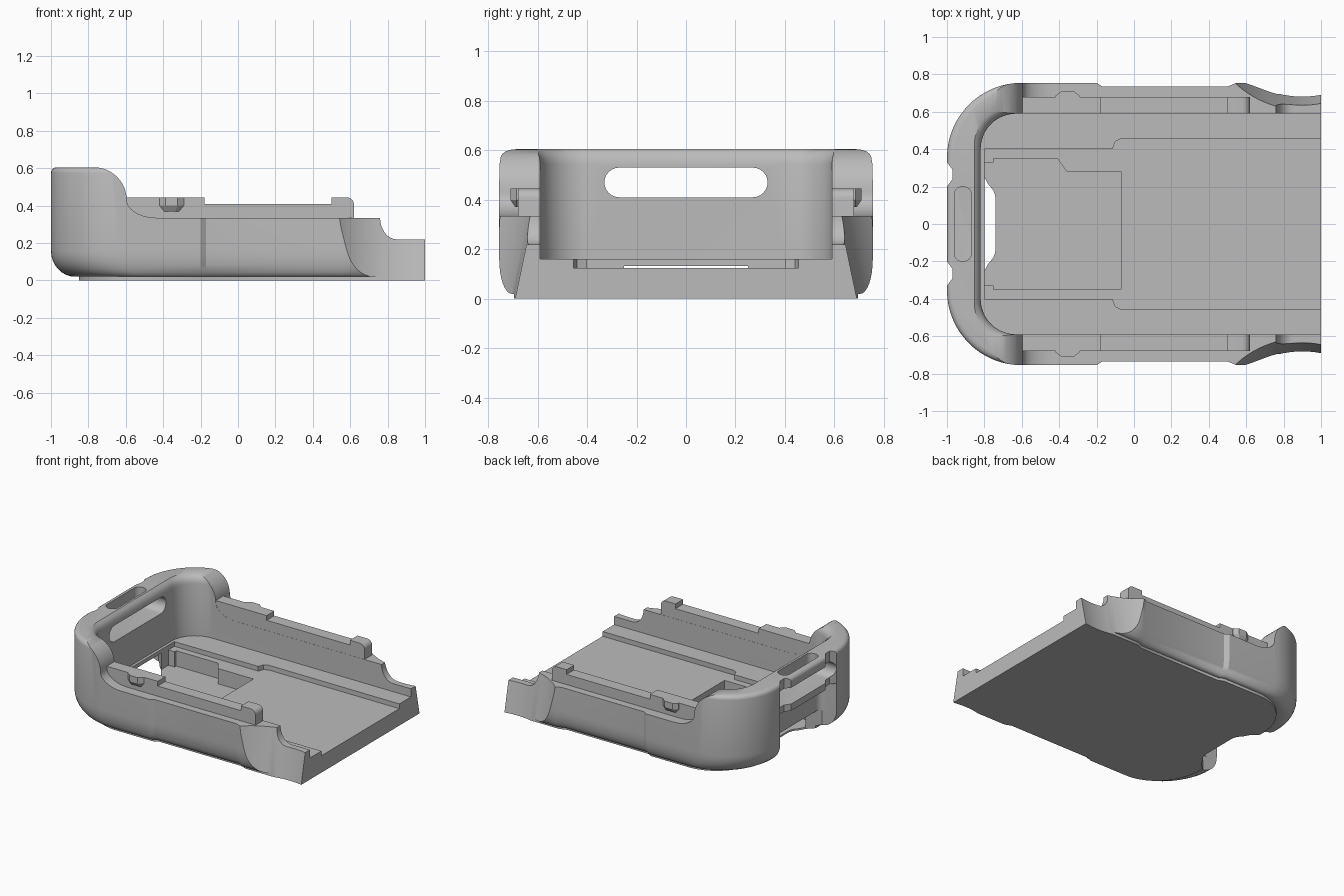
import bpy, bmesh
from math import sin, cos, pi, radians

cube = bpy.data.objects.get("Cube")
if cube:
    bpy.data.objects.remove(cube, do_unlink=True)

grey = bpy.data.materials.new("plain_grey")
grey.use_nodes = True
COLOR = (0.5, 0.5, 0.5, 1)
grey.diffuse_color = COLOR
grey.node_tree.nodes["Principled BSDF"].inputs["Base Color"].default_value = COLOR


def loft(name, rings):
    """Closed solid through rings of equal point count."""
    bm = bmesh.new()
    loops = [[bm.verts.new(p) for p in ring] for ring in rings]
    n = len(loops[0])
    for a, b in zip(loops, loops[1:]):
        for i in range(n):
            j = (i + 1) % n
            bm.faces.new((a[i], a[j], b[j], b[i]))
    bm.faces.new(loops[0])
    bm.faces.new(loops[-1])
    bmesh.ops.recalc_face_normals(bm, faces=bm.faces)
    mesh = bpy.data.meshes.new(name)
    bm.to_mesh(mesh)
    bm.free()
    mesh.materials.append(grey)
    obj = bpy.data.objects.new(name, mesh)
    bpy.context.collection.objects.link(obj)
    return obj


def prism(name, pts, lo, hi, axis="z"):
    place = {"x": lambda p, h: (h, p[0], p[1]),
             "y": lambda p, h: (p[0], h, p[1]),
             "z": lambda p, h: (p[0], p[1], h)}[axis]
    return loft(name, [[place(p, h) for p in pts] for h in (lo, hi)])


def arc(cx, cy, rx, ry, a0, a1, n=12):
    return [(cx + rx * cos(radians(a0 + (a1 - a0) * i / n)),
             cy + ry * sin(radians(a0 + (a1 - a0) * i / n))) for i in range(n + 1)]


def both(half):
    """Complete an outline by mirroring across y = 0."""
    return half + [(x, -y) for x, y in reversed(half)]


def cut(obj, cutter):
    cutter.hide_render = True
    mod = obj.modifiers.new("cut", "BOOLEAN")
    mod.operation = "DIFFERENCE"
    mod.solver = "EXACT"
    mod.object = cutter
    bpy.context.view_layer.objects.active = obj
    bpy.ops.object.modifier_apply(modifier=mod.name)
    bpy.data.objects.remove(cutter, do_unlink=True)


def smooth(obj):
    bpy.ops.object.select_all(action="DESELECT")
    obj.select_set(True)
    bpy.context.view_layer.objects.active = obj
    bpy.ops.object.shade_smooth_by_angle(angle=radians(32))


# Tray body: waisted outline with rounded closed end, filleted underside, thin sole
outline = both([(1, .755), (.55, .755), (.5, .735), (-.17, .735), (-.2, .755)]
               + arc(-.6, .355, .4, .4, 90, 180, 16))


def level(xin, yin, z):
    return [(x * (1 - xin) if x < -.5 else x, y * (1 - yin / .755), z) for x, y in outline]


rings = [level(.15, .06, 0), level(.15, .06, .02)]
for i in range(9):
    a = pi / 2 * i / 8
    rings.append(level(.13 * (1 - sin(a)), .05 * (1 - sin(a)), .02 + .14 * (1 - cos(a))))
for i in range(5):
    a = pi / 2 * i / 4
    rings.append(level(.03 * (1 - cos(a)), .03 * (1 - cos(a)), .575 + .03 * sin(a)))
body = loft("tray_body", rings)

# Side height profile, stepping down towards the open end
profile = ([(-.77, .8)] + arc(-.77, .43, .175, .175, 90, 0)
           + arc(-.43, .43, .165, .095, 180, 270)[1:]
           + arc(.85, .335, .09, .115, 180, 270) + [(1.1, .22), (1.1, .8)])
cut(body, prism("profile_cutter", profile, -1, 1, "y"))

# Main cavity with a softened upper edge
cavity = both([(1.1, .59)] + arc(-.63, .4, .19, .19, 90, 180))
rings = []
for grow, z in ((0, .16), (0, .545), (.005, .57), (.015, .59), (.035, .606), (.035, .7)):
    rings.append([(x - grow * (x < 0), y * (1 + grow / .59), z) for x, y in cavity])
cut(body, loft("cavity_cutter", rings))

# Stepped floor recesses
cut(body, prism("floor_cutter", both([(1.1, .455), (-.07, .455), (-.1, .44), (-.115, .4),
                                      (-.8, .4)]), .125, .2))
pocket = [(-.8, .33), (-.75, .33), (-.75, .35), (-.41, .35), (-.36, .28), (-.07, .28),
          (-.07, -.35), (-.75, -.35), (-.75, -.33), (-.8, -.33)]
cut(body, prism("pocket_cutter", pocket, .012, .2))

# Closed end: undercut, cable opening, grip slots and edge notches
cut(body, prism("undercut_cutter", both([(-1.2, .33), (-.91, .33)]
                                        + arc(-.91, .28, .05, .05, 90, 0, 6)), -.1, .36))
cut(body, prism("opening_cutter", both([(-1.2, .33), (-.88, .33), (-.8, .25)]
                                       + arc(-.84, .13, .1, .1, 50, 0, 6)), -.1, .132))
slot = arc(.27, .47, .06, .06, -90, 90) + arc(-.27, .47, .06, .06, 90, 270)
cut(body, prism("end_slot_cutter", slot, -1.2, -.7, "x"))
slot = arc(-.915, .16, .045, .04, 0, 180) + arc(-.915, -.16, .045, .04, 180, 360)
cut(body, prism("top_slot_cutter", slot, .45, .7))
for s in (1, -1):
    notch = [(-1.05, s * .37), (-1, s * .33), (-.97, s * .29), (-.97, s * .24),
             (-1, s * .2), (-1.05, s * .18)]
    cut(body, prism("notch_cutter", notch, .3, .8))

# Leaning round scoops beside the open end
for s in (1, -1):
    rings = []
    for z in (-.1, .7):
        ring = arc(.9, 1.205 - .21 * z, .524, .524, 0, 360, 96)[:-1]
        rings.append([(x, s * y, z) for x, y in ring])
    cut(body, loft("scoop_cutter", rings))
smooth(body)

# Raised side lips with higher ends, and snap bumps
lip = [(-.64, .25), (-.64, .445), (-.18, .445), (-.18, .41), (.5, .41), (.5, .445)]
lip += arc(.58, .405, .04, .04, 90, 0, 6) + [(.62, .25)]
for s, side in ((1, "back"), (-1, "front")):
    smooth(prism(side + "_lip", lip, s * .591, s * .68, "y"))
    rings = []
    for half, depth, z in ((.04, .69, .37), (.065, .71, .4), (.065, .71, .445)):
        rings.append([(-.355 - half, s * .66, z), (-.355 - half, s * .685, z),
                      (-.355 - half * .5, s * depth, z), (-.355 + half * .5, s * depth, z),
                      (-.355 + half, s * .685, z), (-.355 + half, s * .66, z)])
    loft(side + "_snap_bump", rings)
